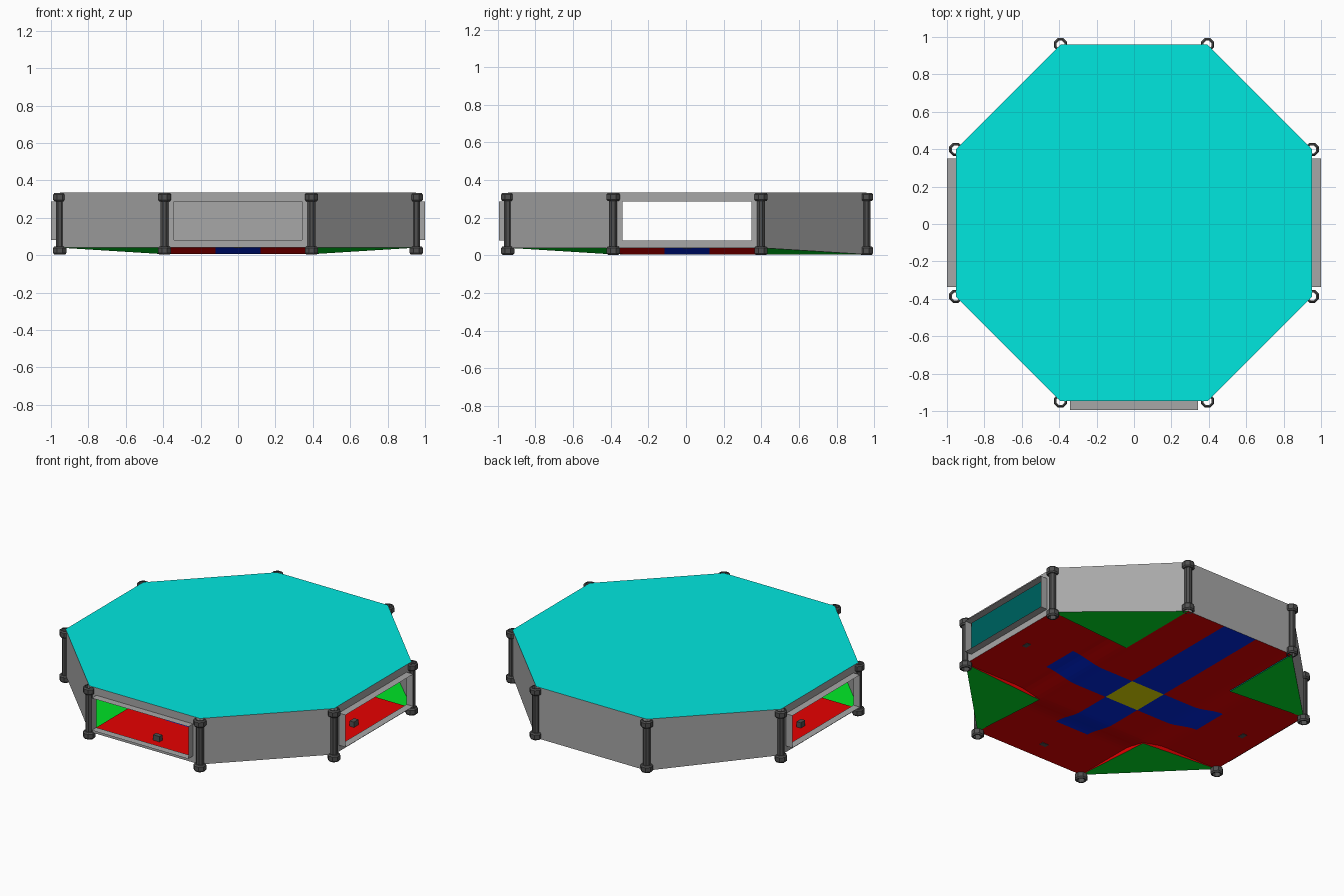
import bpy, bmesh
from math import cos, sin, pi, radians
from mathutils import Matrix, Vector

cube = bpy.data.objects.get("Cube")
if cube:
    bpy.data.objects.remove(cube)


def material(name, rgb):
    m = bpy.data.materials.new(name)
    m.use_nodes = True
    m.diffuse_color = (*rgb, 1)
    m.node_tree.nodes["Principled BSDF"].inputs["Base Color"].default_value = (*rgb, 1)
    return m


TURQUOISE = material("turquoise", (0, 0.8, 0.74))
GREY = material("wall grey", (0.39, 0.39, 0.39))
DARK = material("dark grey", (0.08, 0.08, 0.08))
RED = material("red", (0.8, 0, 0))
GREEN = material("green", (0, 0.8, 0.02))
BLUE = material("blue", (0, 0.02, 0.8))
YELLOW = material("yellow", (0.8, 0.74, 0))

A, B = 0.953, 0.393          # octagon apothem and half side
LOW, RIM, TOP = 0.005, 0.04, 0.335
STRIPE = 0.12
SHIFT = Vector((0, 0.006, 0))


def build(name, polygons, mats, rule=None):
    """Make an object from a list of corner lists."""
    bm = bmesh.new()
    for corners in polygons:
        bm.faces.new([bm.verts.new(Vector(c) + SHIFT) for c in corners])
    bmesh.ops.remove_doubles(bm, verts=bm.verts, dist=0.0005)
    if rule:
        for f in bm.faces:
            f.material_index = rule(f.calc_center_median() - SHIFT)
    mesh = bpy.data.meshes.new(name)
    bm.to_mesh(mesh)
    bm.free()
    for m in mats:
        mesh.materials.append(m)
    obj = bpy.data.objects.new(name, mesh)
    bpy.context.collection.objects.link(obj)


# Octagon corners, counterclockwise from the front side
corners = []
for k in range(4):
    turn = Matrix.Rotation(k * pi / 2, 3, 'Z')
    corners += [turn @ Vector((-B, -A, 0)), turn @ Vector((B, -A, 0))]


def at(p, z):
    return (p.x, p.y, z)


def base(p):
    """Floor height at the rim: the back side stays low."""
    return LOW if p.y > 0.9 else RIM


# Roof
build("roof", [[at(p, TOP) for p in corners]], [TURQUOISE])

# Solid walls: the four diagonals and the back
solid = []
for i in (1, 3, 4, 5, 7):
    a, b = corners[i], corners[(i + 1) % 8]
    solid.append([at(a, base(a)), at(b, base(b)), at(b, TOP), at(a, TOP)])
build("solid_walls", solid, [GREY])

# Cross-shaped floor, ramped up in a soft curve towards the three open sides
START, END = 0.34, 0.57


def floor_height(x, y):
    t = min(max((max(abs(x), -y) - START) / (END - START), 0), 1)
    return LOW + (RIM - LOW) * t * t * (3 - 2 * t)


def floor_colour(c):
    x, y = abs(c.x), abs(c.y)
    if x < STRIPE and y < STRIPE:
        return 2
    if (x < STRIPE and c.y > -END) or (y < STRIPE and x < END):
        return 1
    return 0


half = [STRIPE, START, 0.365, B, 0.42, 0.45, 0.48, 0.51, 0.54, END, A]
steps = [-s for s in reversed(half)] + half
panels = []
for x0, x1 in zip(steps, steps[1:]):
    for y0, y1 in zip(steps, steps[1:]):
        if min(abs(x0 + x1), abs(y0 + y1)) / 2 < B:
            panels.append([(x, y, floor_height(x, y))
                           for x, y in ((x0, y0), (x1, y0), (x1, y1), (x0, y1))])
build("cross_floor", panels, [RED, BLUE, YELLOW], floor_colour)

# Sloping triangular floor corners
triangles = []
for i in (1, 3, 5, 7):
    a, b = corners[i], corners[(i + 1) % 8]
    sx, sy = (1 if a.x + b.x > 0 else -1), (1 if a.y + b.y > 0 else -1)
    triangles.append([at(a, base(a)), at(b, base(b)), (sx * B, sy * B, LOW)])
build("corner_floors", triangles, [GREEN])

# Open sides: window wall, thin projecting sleeve, floor block, ramp skirts
W, Z0, Z1, DEPTH = 0.343, 0.08, 0.287, 0.047
outer = [(-B, RIM), (B, RIM), (B, TOP), (-B, TOP)]
inner = [(-W, Z0), (W, Z0), (W, Z1), (-W, Z1)]
ramp = [s for s in half if s >= B]


def line_height(d):
    """Height of the straight edge of a corner floor."""
    return LOW + (RIM - LOW) * (d - B) / (A - B)


for name, k in (("front", 0), ("left", 1), ("right", 3)):
    turn = Matrix.Rotation(k * pi / 2, 3, 'Z')

    def place(u, out, z):
        return turn @ Vector((u, -A - out, z))

    wall, sleeve = [], []
    for i in range(4):
        j = (i + 1) % 4
        (pu, pz), (qu, qz), (ru, rz), (su, sz) = outer[i], outer[j], inner[j], inner[i]
        wall.append([place(pu, 0, pz), place(qu, 0, qz), place(ru, 0, rz), place(su, 0, sz)])
        sleeve.append([place(su, 0, sz), place(ru, 0, rz),
                       place(ru, DEPTH, rz), place(su, DEPTH, sz)])
    build(name + "_window_wall", wall, [GREY])
    build(name + "_window_sleeve", sleeve, [GREY])

    # Skirts closing the gap between the curved ramp and the corner floors
    skirts = []
    for u in (-B, B):
        for d0, d1 in zip(ramp, ramp[1:]):
            strip = [(d0, line_height(d0)), (d1, line_height(d1)),
                     (d1, floor_height(0, -d1)), (d0, floor_height(0, -d0))]
            strip = [turn @ Vector((u, -d, z)) for d, z in strip]
            if d1 == A:
                strip.pop(2)
            skirts.append(strip if u < 0 else strip[::-1])
    build(name + "_ramp_skirts", skirts, [RED])

    # Small block on the floor behind the opening
    block = bmesh.new()
    bmesh.ops.create_cube(block, size=1)
    bmesh.ops.scale(block, vec=(0.045, 0.03, 0.037), verts=block.verts)
    mesh = bpy.data.meshes.new(name + "_floor_block")
    block.to_mesh(mesh)
    block.free()
    mesh.materials.append(DARK)
    obj = bpy.data.objects.new(name + "_floor_block", mesh)
    obj.location = turn @ Vector((0, -0.82, 0.056)) + SHIFT
    obj.rotation_euler.z = k * pi / 2
    bpy.context.collection.objects.link(obj)

# Hollow eight-sided posts with chamfered collars at both ends
lower = [(0.023, 0.003), (0.031, 0.003), (0.038, 0.011),
         (0.038, 0.039), (0.031, 0.047), (0.023, 0.047)]
profile = lower + [(r, TOP - z) for r, z in reversed(lower)]
for n, p in enumerate(corners):
    def ring(r, z, s):
        angle = radians(45 * s + 22.5)
        return (p.x + r * cos(angle), p.y + r * sin(angle), z)

    faces = []
    for (r0, z0), (r1, z1) in zip(profile, profile[1:]):
        for s in range(8):
            faces.append([ring(r0, z0, s), ring(r0, z0, s + 1),
                          ring(r1, z1, s + 1), ring(r1, z1, s)])
    build("corner_post_%d" % (n + 1), faces, [DARK])
